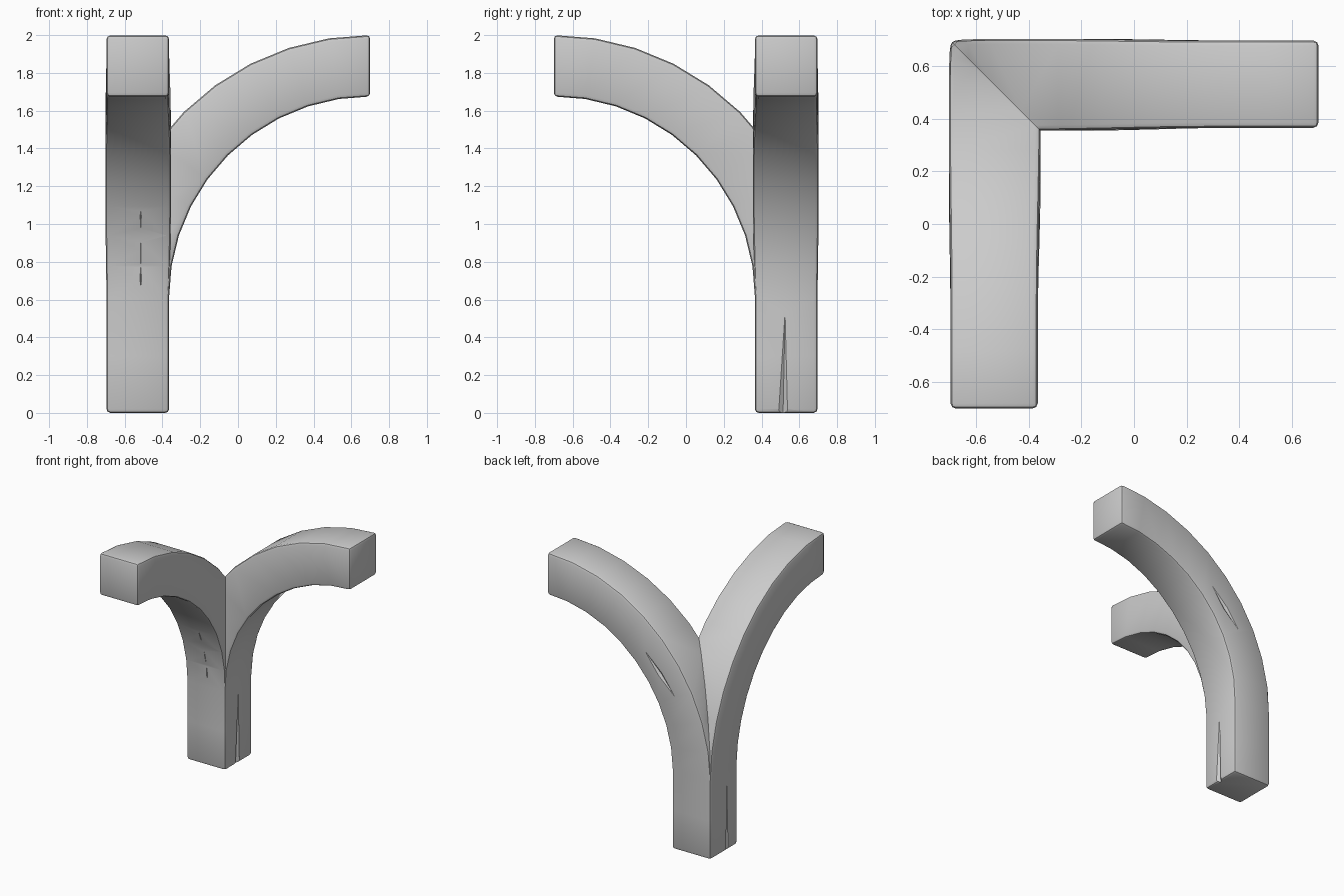
import bpy, bmesh, math
from mathutils import Vector

if "Cube" in bpy.data.objects:
    bpy.data.objects.remove(bpy.data.objects["Cube"])

LO, HI = 0.365, 0.696          # beam sides
C, ZC = 0.70, 0.61             # arc centre (x, z)
R_OUT, R_IN = 1.396, 1.065     # outer and inner arc radii
ARC = 10

# Beam path: straight post, then a quarter arc, as outer/inner pairs with a side bulge
stations = [(C - R_OUT, C - R_IN, z, z, 0.0) for z in (0.0, 0.3)]
for i in range(ARC + 1):
    a = math.pi / 2 * i / ARC
    c, s = math.cos(a), math.sin(a)
    bulge = 0.011 * math.sin(math.pi * min(1, i / (ARC * 0.75)))
    stations.append((C - R_OUT * c, C - R_IN * c, ZC + R_OUT * s - 0.006 * s,
                     ZC + R_IN * s, bulge))

bm = bmesh.new()
rings = []
for xo, xi, zo, zi, b in stations:
    lo, hi = LO - b, HI + b * 0.6
    rings.append([bm.verts.new(p) for p in
                  ((xo, lo, zo), (xi, lo, zi), (xi, hi, zi), (xo, hi, zo))])
for r, q in zip(rings, rings[1:]):
    for k in range(4):
        bm.faces.new((r[k], r[(k + 1) % 4], q[(k + 1) % 4], q[k]))
bm.faces.new(rings[0][::-1])
bm.faces.new(rings[-1])
bmesh.ops.recalc_face_normals(bm, faces=bm.faces)

# Rounded edges
edges = [e for e in bm.edges if e.calc_face_angle(0) > math.radians(50)]
bmesh.ops.bevel(bm, geom=edges, offset=0.02, segments=2, profile=0.5, affect='EDGES')

# Mitre on the diagonal plane, then reflect for the second arm
bmesh.ops.bisect_plane(bm, geom=bm.verts[:] + bm.edges[:] + bm.faces[:], dist=1e-5,
                       plane_co=(0, 0, 0), plane_no=(1, 1, 0), clear_inner=True)
dup = bmesh.ops.duplicate(bm, geom=bm.verts[:] + bm.edges[:] + bm.faces[:])["geom"]
for v in [g for g in dup if isinstance(g, bmesh.types.BMVert)]:
    v.co = Vector((-v.co.y, -v.co.x, v.co.z))
bmesh.ops.reverse_faces(bm, faces=[g for g in dup if isinstance(g, bmesh.types.BMFace)])
bmesh.ops.remove_doubles(bm, verts=bm.verts, dist=1e-4)
bmesh.ops.recalc_face_normals(bm, faces=bm.faces)


def make_object(name, mesh_data):
    me = bpy.data.meshes.new(name)
    mesh_data.to_mesh(me)
    mesh_data.free()
    ob = bpy.data.objects.new(name, me)
    bpy.context.collection.objects.link(ob)
    return ob


brace = make_object("corner_post_with_two_braces", bm)


def crack(name, p, q, normal, width, depth):
    """Long thin diamond cutter that carves a crack into a face."""
    p, q, n = Vector(p), Vector(q), Vector(normal)
    side = (q - p).cross(n).normalized() * width
    mid = (p + q) / 2
    cm = bmesh.new()
    for v in (p, q, mid + side, mid - side, mid + n * depth, mid - n * depth):
        cm.verts.new(v)
    bmesh.ops.convex_hull(cm, input=cm.verts)
    ob = make_object(name, cm)
    ob.hide_render = True
    ob.hide_viewport = True
    mod = brace.modifiers.new(name, 'BOOLEAN')
    mod.operation, mod.solver, mod.object = 'DIFFERENCE', 'EXACT', ob


# Carved wood cracks
crack("crack_right", (-.366, .503, -.56), (-.366, .525, .56), (1, 0, 0), .025, .02)
crack("crack_left", (-.696, .485, -.58), (-.696, .50, .58), (1, 0, 0), .012, .015)
crack("crack_front", (-.515, .385, .6), (-.515, .25, 1.12), (0, 1, 0), .012, .018)
crack("crack_back", (-.14, .702, 1.47), (-.40, .702, 1.18), (0, 1, 0), .02, .014)

# Smooth shading with sharp creases
bpy.context.view_layer.objects.active = brace
brace.select_set(True)
bpy.ops.object.shade_smooth_by_angle(angle=math.radians(35))
